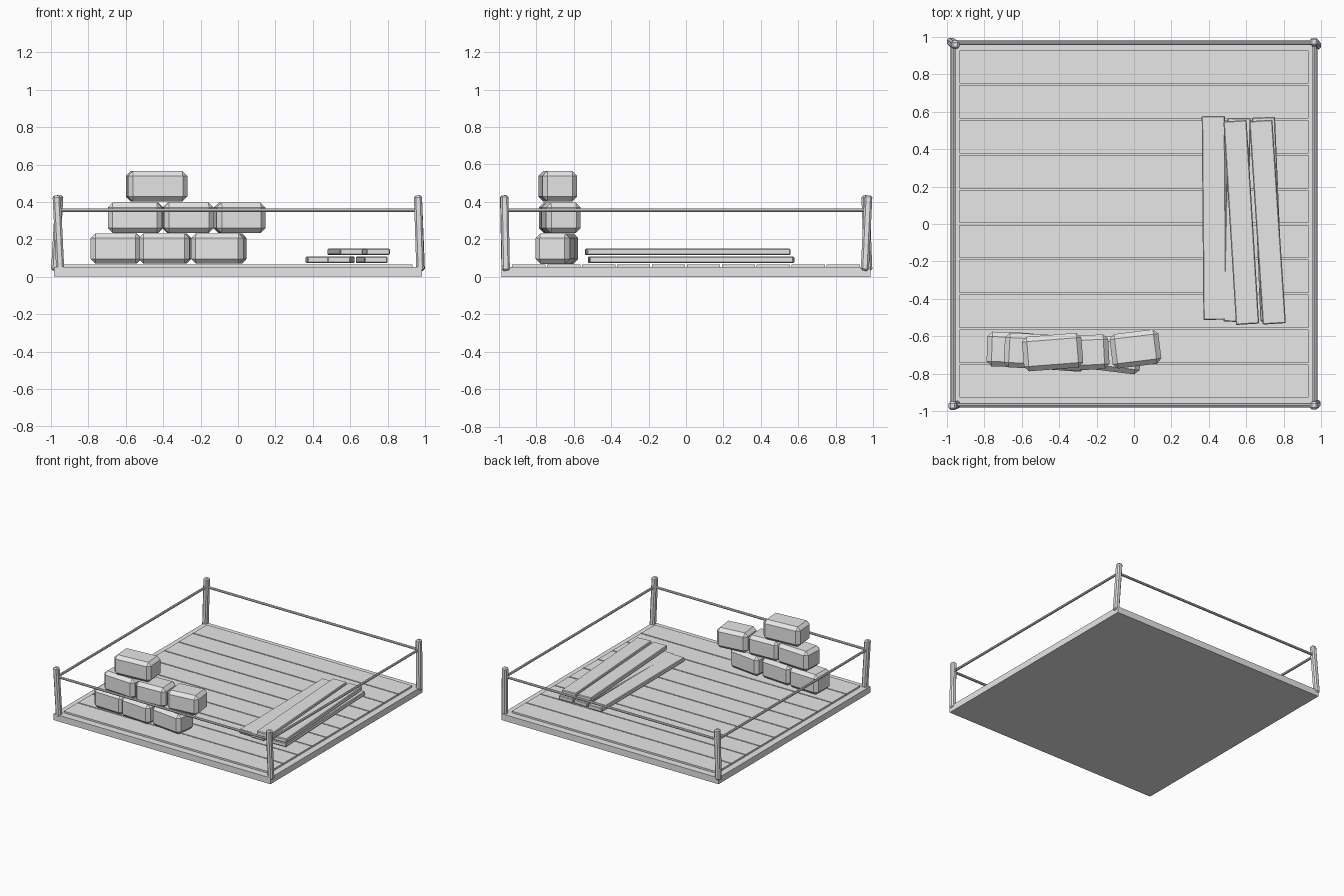
import bpy, bmesh, math
from mathutils import Vector, Matrix

if "Cube" in bpy.data.objects:
    bpy.data.objects.remove(bpy.data.objects["Cube"])

grey = bpy.data.materials.new("plain grey")
grey.diffuse_color = (0.8, 0.8, 0.8, 1)
grey.use_nodes = True
grey.node_tree.nodes["Principled BSDF"].inputs["Base Color"].default_value = grey.diffuse_color


def finish(name, bm, matrix):
    mesh = bpy.data.meshes.new(name)
    bm.to_mesh(mesh)
    bm.free()
    mesh.materials.append(grey)
    obj = bpy.data.objects.new(name, mesh)
    obj.matrix_world = matrix
    bpy.context.collection.objects.link(obj)
    return obj


def box(name, center, size, angle=0, bevel=0, rotation=None):
    """Box with optional chamfered edges; angle in degrees about z."""
    bm = bmesh.new()
    bmesh.ops.create_cube(bm, size=1, matrix=Matrix.Diagonal((*size, 1)))
    if bevel:
        bmesh.ops.bevel(bm, geom=bm.edges[:], offset=bevel, segments=1,
                        affect='EDGES')
    rot = rotation or Matrix.Rotation(math.radians(angle), 4, 'Z')
    return finish(name, bm, Matrix.Translation(center) @ rot)


def between(a, b):
    a, b = Vector(a), Vector(b)
    d = b - a
    return (a + b) / 2, d.length, Vector((0, 0, 1)).rotation_difference(d).to_matrix().to_4x4()


# platform slab
box("platform", (0, 0, 0.026), (1.97, 1.97, 0.052))

# floor planks running left to right
pitch = 0.1866
for i in range(10):
    box("floor_plank", (0, (i - 4.5) * pitch, 0.055), (1.865, pitch - 0.009, 0.022))

# leaning corner posts: (bottom xy, top xy)
posts = [((-0.950, -0.964), (-0.970, -0.972)),
         ((0.975, -0.962), (0.962, -0.970)),
         ((0.978, 0.955), (0.962, 0.974)),
         ((-0.978, 0.974), (-0.955, 0.958))]
for (bx, by), (tx, ty) in posts:
    mid, length, rot = between((bx, by, 0.032), (tx, ty, 0.435))
    box("corner_post", mid, (0.043, 0.043, length), bevel=0.01, rotation=rot)

# rails joining neighbouring posts
corners = [(-0.965, -0.967), (0.965, -0.967), (0.965, 0.967), (-0.965, 0.967)]
for i in range(4):
    mid, length, rot = between((*corners[i], 0.355), (*corners[(i + 1) % 4], 0.355))
    bm = bmesh.new()
    bmesh.ops.create_cone(bm, cap_ends=True, segments=8, radius1=0.01,
                          radius2=0.01, depth=length)
    finish("rail", bm, Matrix.Translation(mid) @ rot)

# stacked stone blocks: x, y, z, length, angle
blocks = [(-0.652, -0.672, 0.151, 0.268, -2), (-0.390, -0.690, 0.151, 0.272, -4),
          (-0.102, -0.698, 0.151, 0.282, -7), (-0.548, -0.680, 0.315, 0.290, -3),
          (-0.267, -0.688, 0.315, 0.265, 3), (0.008, -0.668, 0.315, 0.262, 7),
          (-0.435, -0.685, 0.484, 0.318, 4.5)]
for x, y, z, length, angle in blocks:
    box("stone_block", (x, y, z), (length, 0.185, 0.163), angle, bevel=0.026)

# stacked loose boards: x at far end, x at near end, y, z
boards = [(0.424, 0.433, 0.033, 0.091), (0.562, 0.540, 0.022, 0.091),
          (0.692, 0.738, 0.026, 0.091), (0.540, 0.607, 0.008, 0.133),
          (0.678, 0.750, 0.010, 0.133)]
for far, near, y, z in boards:
    angle = math.degrees(math.atan2(near - far, 1.085))
    box("loose_board", ((far + near) / 2, y, z), (0.124, 1.09, 0.034), angle, bevel=0.005)
